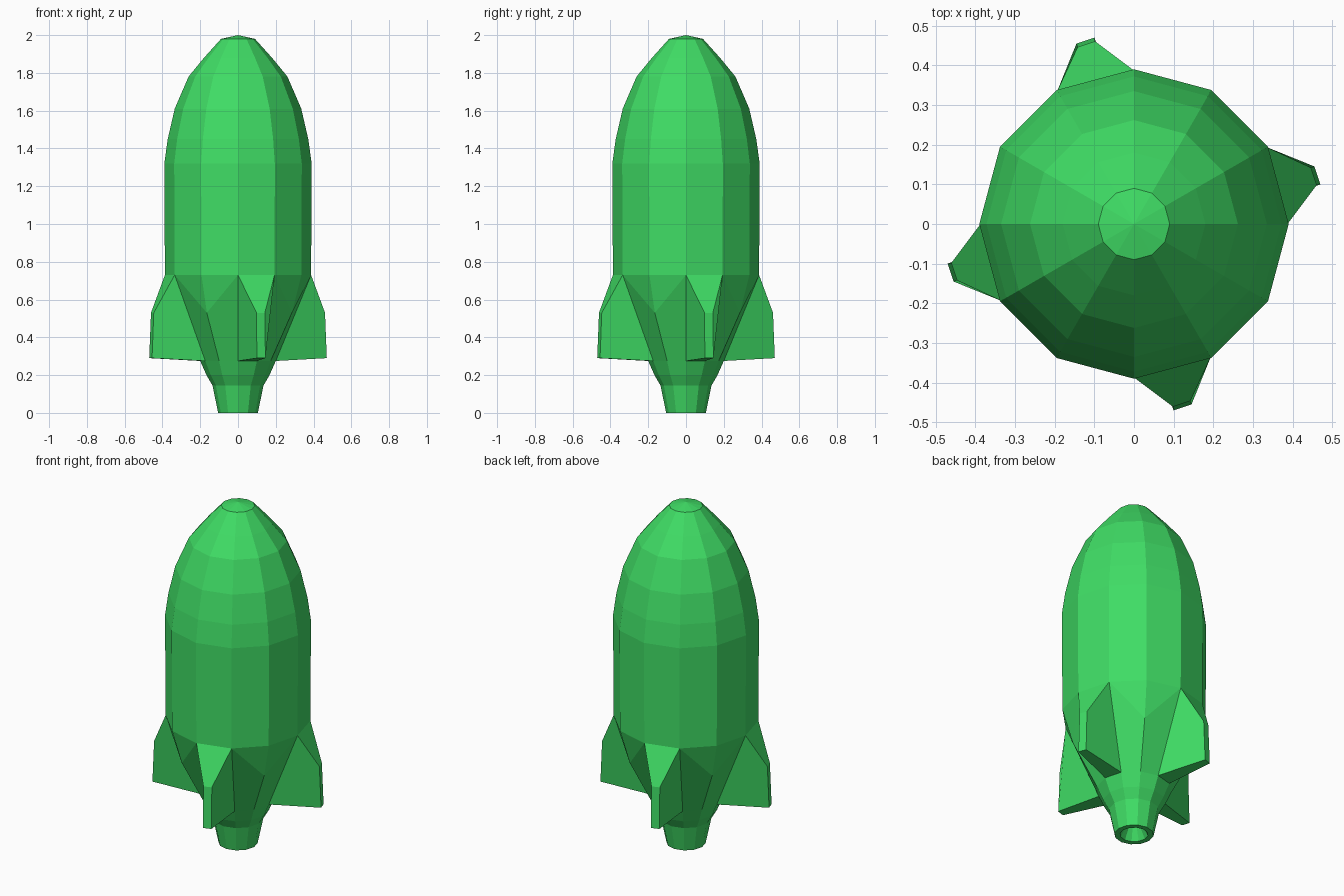
import bpy, bmesh, math
from mathutils import Matrix, Vector

if "Cube" in bpy.data.objects:
    bpy.data.objects.remove(bpy.data.objects["Cube"])

SIDES = 12
# outer profile (radius, height), from nozzle mouth to nose
PROFILE = [(0.105, 0), (0.135, 0.145), (0.167, 0.2), (0.2, 0.275), (0.387, 0.73),
           (0.39, 1.32), (0.372, 1.45), (0.335, 1.61), (0.262, 1.78),
           (0.18, 1.88), (0.09, 1.98)]
FIN_BAND = 3
FIN_SEGMENTS = (0, 3, 6, 9)
FIN_TIP = [(0.47, 0.10), (0.455, 0.145)]      # outer corners of the +x fin
TIP_LOW, TIP_HIGH = 0.29, 0.53


def polar(r, k, z):
    a = math.tau * k / SIDES
    return Vector((r * math.cos(a), r * math.sin(a), z))


def ring(bm, r, z):
    return [bm.verts.new(polar(r, k, z)) for k in range(SIDES)]


def cap(bm, loop, z):
    tip = bm.verts.new((0, 0, z))
    for k in range(SIDES):
        bm.faces.new((loop[k], loop[(k + 1) % SIDES], tip))


def quad(bm, lo, hi, k):
    n = (k + 1) % SIDES
    return bm.faces.new((lo[k], lo[n], hi[n], hi[k]))


bm = bmesh.new()
rings = [ring(bm, r, z) for r, z in PROFILE]
fin_faces = []

# hull bands
for i, (lo, hi) in enumerate(zip(rings, rings[1:])):
    if i != FIN_BAND:
        for k in range(SIDES):
            quad(bm, lo, hi, k)
        continue
    for s in FIN_SEGMENTS:
        fin_faces.append((s, quad(bm, lo, hi, s)))
        # bulged tail panels between two fins
        a, m, b = s + 1, s + 2, (s + 3) % SIDES
        bulge = bm.verts.new(polar(0.33, m, 0.53))
        bm.faces.new((lo[a], lo[m], bulge, hi[a]))
        bm.faces.new((lo[m], lo[b], hi[b], bulge))
        bm.faces.new((hi[a], bulge, hi[m]))
        bm.faces.new((bulge, hi[b], hi[m]))

# nose cap and hollow nozzle
cap(bm, rings[-1], 2.0)
mouth = ring(bm, 0.075, 0)
for k in range(SIDES):
    quad(bm, mouth, rings[0], k)
cap(bm, mouth, 0.15)

# fins pulled out of the tail panels
for s, face in fin_faces:
    turn = Matrix.Rotation(math.tau * s / SIDES, 3, 'Z')
    tip = bmesh.ops.extrude_discrete_faces(bm, faces=[face])["faces"][0]
    for v in tip.verts:
        local = turn.inverted() @ v.co
        high = v.co.z > 0.5
        x, y = FIN_TIP[1 if local.y > 0.03 else 0]
        f = 0.98 if high else 1.0
        v.co = turn @ Vector((x * f, y * f, TIP_HIGH if high else TIP_LOW))

bmesh.ops.recalc_face_normals(bm, faces=bm.faces)
mesh = bpy.data.meshes.new("rocket_hull")
bm.to_mesh(mesh)
bm.free()

green = bpy.data.materials.new("green")
green.diffuse_color = (0.05, 0.72, 0.13, 1)
green.use_nodes = True
green.node_tree.nodes["Principled BSDF"].inputs["Base Color"].default_value = green.diffuse_color
mesh.materials.append(green)
bpy.context.collection.objects.link(bpy.data.objects.new("rocket_hull", mesh))
